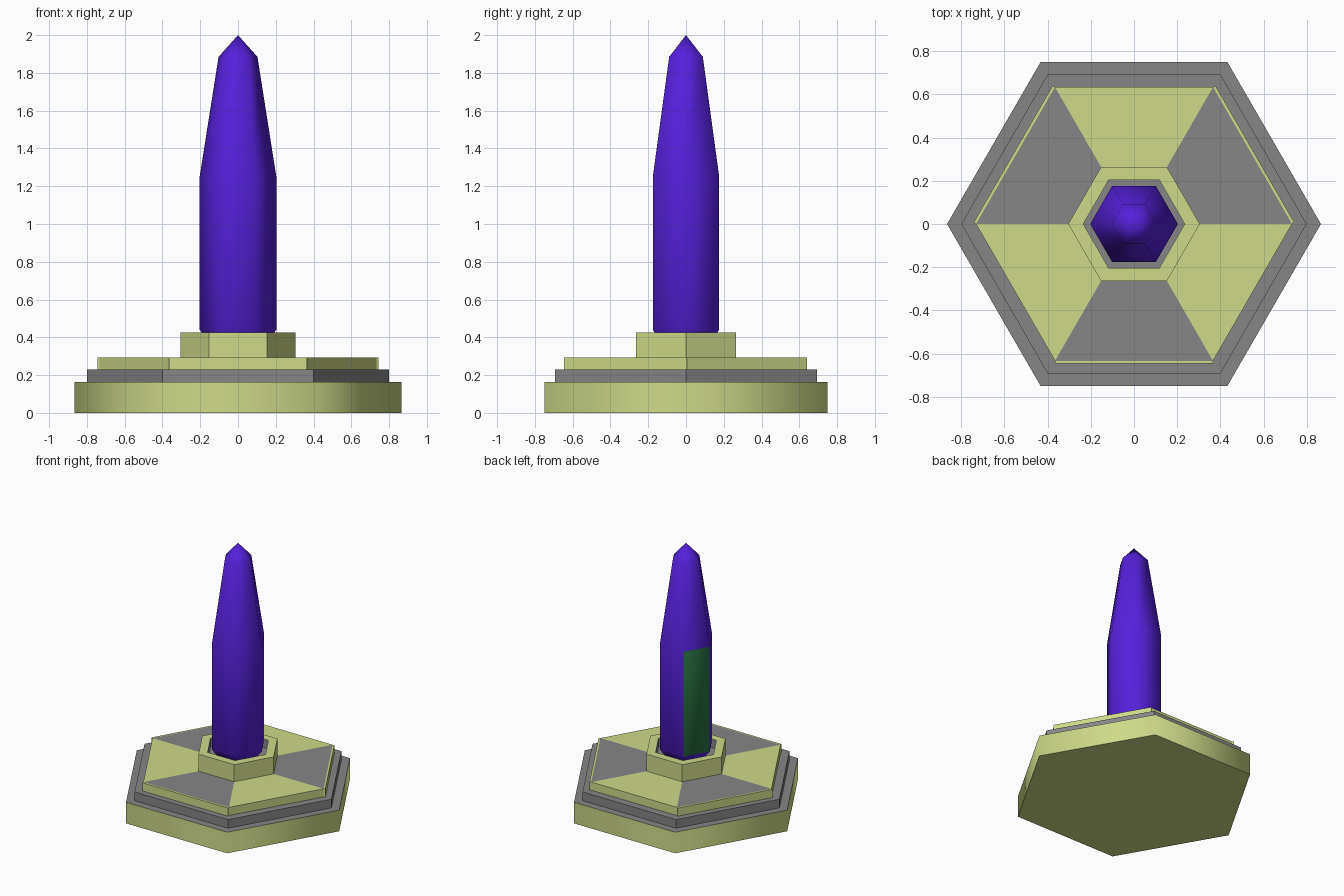
import bpy, bmesh
from math import radians, cos, sin

if "Cube" in bpy.data.objects:
    bpy.data.objects.remove(bpy.data.objects["Cube"])


def material(name, rgb):
    m = bpy.data.materials.new(name)
    m.diffuse_color = (*rgb, 1)
    m.use_nodes = True
    m.node_tree.nodes["Principled BSDF"].inputs["Base Color"].default_value = m.diffuse_color
    return m


GREY = material("grey", (0.24, 0.24, 0.24))
LIME = material("lime", (0.62, 0.70, 0.25))
PURPLE = material("purple", (0.09, 0.015, 0.70))
GREEN = material("green", (0.025, 0.17, 0.055))
MATS = [GREY, LIME, PURPLE, GREEN]
G, L, P, E = range(4)


def corner(r, i, z):
    a = radians(60 * i)
    return (r * cos(a), r * sin(a), z)


def finish(bm, name, smooth):
    me = bpy.data.meshes.new(name)
    bmesh.ops.remove_doubles(bm, verts=bm.verts, dist=1e-5)
    bm.to_mesh(me)
    bm.free()
    ob = bpy.data.objects.new(name, me)
    bpy.context.collection.objects.link(ob)
    for m in MATS:
        me.materials.append(m)
    if smooth:
        bpy.ops.object.select_all(action='DESELECT')
        ob.select_set(True)
        bpy.context.view_layer.objects.active = ob
        bpy.ops.object.shade_smooth_by_angle(angle=radians(70))
    return ob


def hex_loft(name, profile, bands, smooth=False, bottom=None, top=None):
    """Stack hexagons of (radius, z); bands gives a material per band."""
    bm = bmesh.new()
    rings = [[bm.verts.new(corner(r, i, z)) for i in range(6)] for r, z in profile]
    for a, b, mat in zip(rings, rings[1:], bands):
        for i in range(6):
            j = (i + 1) % 6
            bm.faces.new((a[i], a[j], b[j], b[i])).material_index = mat
    if bottom is not None:
        bm.faces.new(rings[0][::-1]).material_index = bottom
    if top is not None:
        bm.faces.new(rings[-1]).material_index = top
    return finish(bm, name, smooth)


# Stepped plinth
hex_loft("base", [(0.866, 0), (0.866, 0.163), (0.79, 0.163)], [L, G], True, bottom=L)
hex_loft("middle_step", [(0.80, 0.163), (0.80, 0.23), (0.72, 0.23)], [G, G])

# Upper step: alternating sectors, grey ones have a thin lime lip outside
bm = bmesh.new()


def face(points, mat):
    bm.faces.new([bm.verts.new(p) for p in points]).material_index = mat


R, R_IN, Z0, Z1, LIP = 0.732, 0.305, 0.23, 0.293, 0.013
for i in range(6):
    p, q = corner(R, i, Z1), corner(R, i + 1, Z1)
    face((corner(R_IN, i, Z1), p, q, corner(R_IN, i + 1, Z1)), L if i % 2 else G)
    po, qo = p, q
    if i % 2 == 0:
        a = radians(60 * i + 30)
        po, qo = [(x + LIP * cos(a), y + LIP * sin(a), z) for x, y, z in (p, q)]
        face((p, po, qo, q), L)
        for s, so, flip in ((p, po, 1), (q, qo, -1)):
            face(((*s[:2], Z0), (*so[:2], Z0), so, s)[::flip], L)
    face(((*po[:2], Z0), (*qo[:2], Z0), qo, po), L)
finish(bm, "upper_step", False)

# Collar with a recessed socket
hex_loft("collar", [(0.305, 0.293), (0.305, 0.425), (0.235, 0.425), (0.235, 0.36)],
         [L, L, G], top=G)

# Tapered crystal, one green face at the back left
crystal = hex_loft("crystal",
                   [(0.14, 0.36), (0.203, 0.44), (0.203, 1.25), (0.103, 1.885), (0, 2)],
                   [P, P, P, P], True, bottom=P)
for f in crystal.data.polygons:
    if f.normal.x < -0.8 and f.normal.y > 0.4 and abs(f.normal.z) < 0.01:
        f.material_index = E
